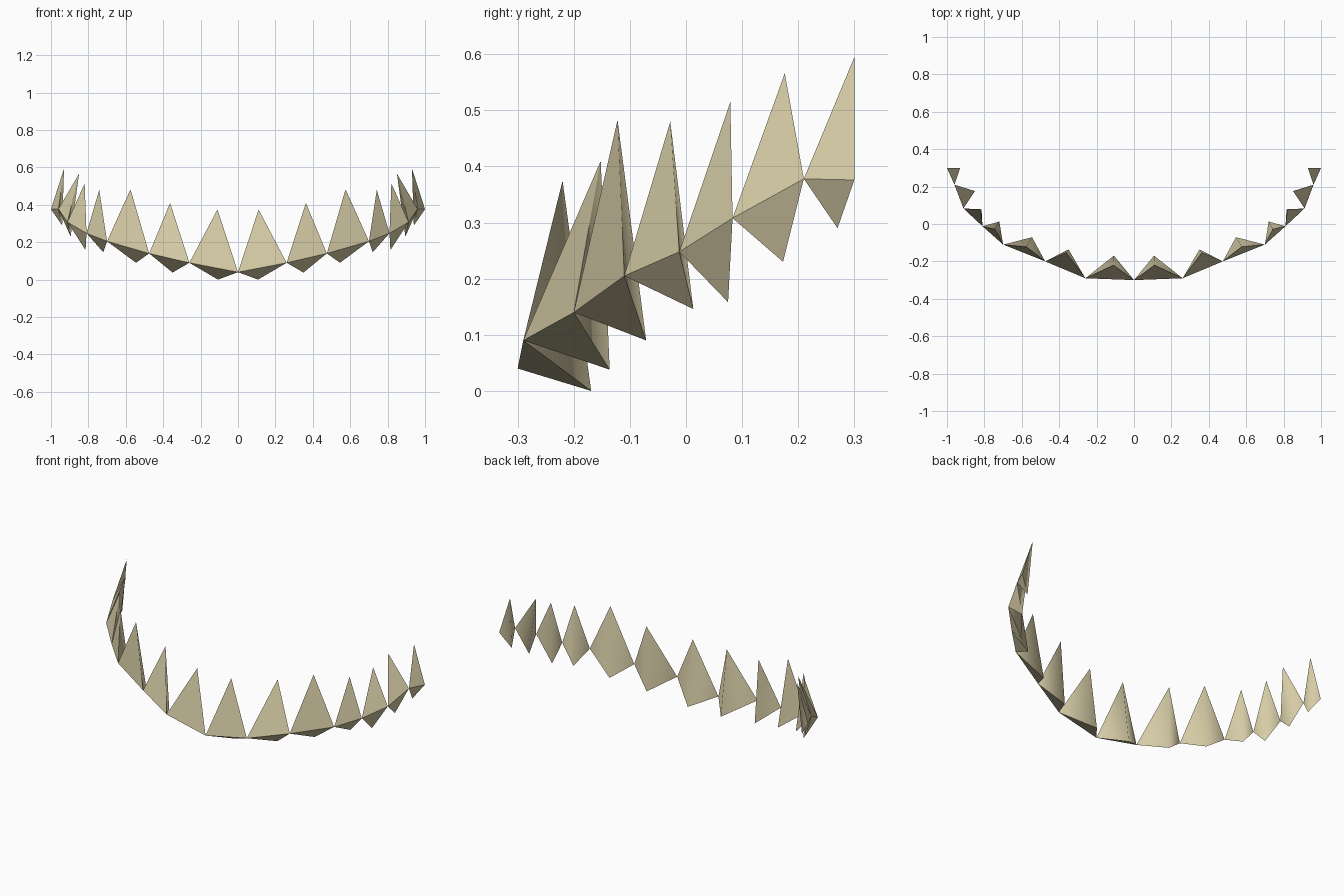
import bpy, bmesh

if "Cube" in bpy.data.objects:
    bpy.data.objects.remove(bpy.data.objects["Cube"])

ivory = bpy.data.materials.new("ivory")
ivory.diffuse_color = (0.67, 0.60, 0.38, 1)
ivory.use_nodes = True
ivory.node_tree.nodes["Principled BSDF"].inputs["Base Color"].default_value = ivory.diffuse_color

# gum line: points shared by neighbouring teeth, from the middle to the back
gum = [(0, -.30, .04), (.26, -.29, .09), (.475, -.20, .14), (.70, -.11, .205),
       (.81, -.012, .248), (.912, .083, .308), (.96, .21, .378), (1.0, .30, .376)]
# upper tip and root of each tooth
tips = [(.11, -.22, .375), (.363, -.152, .41), (.575, -.122, .483), (.742, -.028, .48),
        (.82, .079, .515), (.85, .176, .566), (.93, .30, .595)]
roots = [(.107, -.169, .0), (.35, -.136, .038), (.545, -.071, .09), (.72, .013, .146),
         (.815, .075, .158), (.895, .173, .23), (.94, .27, .29)]


def tooth(name, left, right, tip, root):
    """Four-sided tooth: flat front and underside, smooth rounded back."""
    bm = bmesh.new()
    l, r, t, b = [bm.verts.new(p) for p in (left, right, tip, root)]
    bm.faces.new((l, r, t))
    bm.faces.new((r, l, b))
    for back in ((l, t, b), (t, r, b)):
        bm.faces.new(back).smooth = True
    bmesh.ops.recalc_face_normals(bm, faces=bm.faces)
    # only the ridge down the back is soft
    for e in bm.edges:
        e.smooth = set(e.verts) == {t, b}
    mesh = bpy.data.meshes.new(name)
    bm.to_mesh(mesh)
    bm.free()
    mesh.materials.append(ivory)
    ob = bpy.data.objects.new(name, mesh)
    bpy.context.collection.objects.link(ob)
    # matching tooth on the other side of the jaw
    mirror = ob.modifiers.new("other_side", 'MIRROR')
    mirror.use_mirror_merge = False


for i, (tip, root) in enumerate(zip(tips, roots)):
    tooth(f"tooth_pair_{i + 1}", gum[i], gum[i + 1], tip, root)
